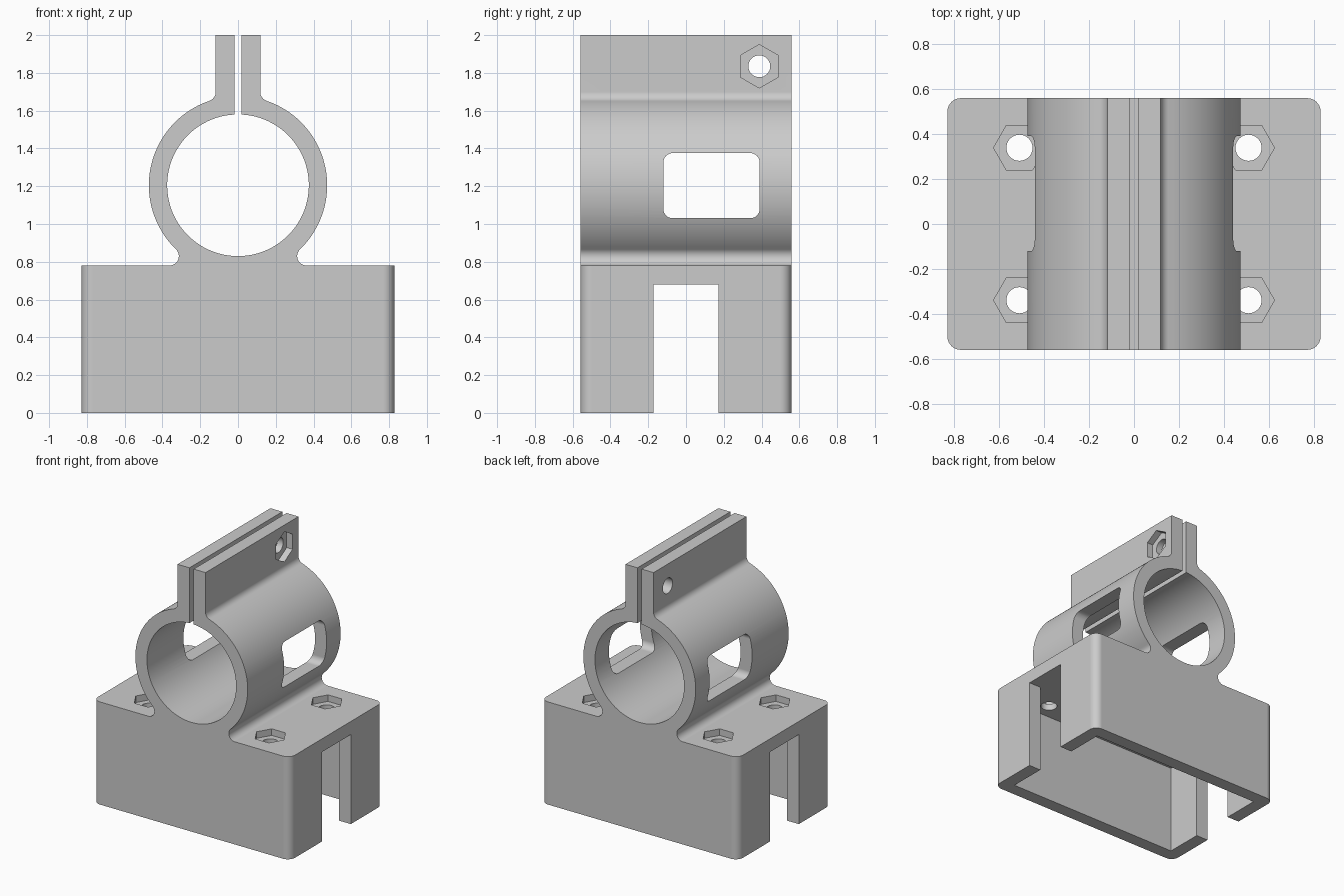
import bpy, bmesh, math
from mathutils import Matrix, Vector

cube = bpy.data.objects.get("Cube")
if cube:
    bpy.data.objects.remove(cube, do_unlink=True)

# Main dimensions
HX, HY, DECK, TOP = 0.828, 0.558, 0.78, 2.0
WALL, FILLET = 0.1, 0.05
RING_Z, R_IN, R_OUT = 1.205, 0.375, 0.472
SLIT, TAB = 0.018, 0.118

grey = bpy.data.materials.new("light grey plastic")
grey.use_nodes = True
COLOUR = (0.6, 0.6, 0.6, 1)
grey.diffuse_color = COLOUR
grey.node_tree.nodes["Principled BSDF"].inputs["Base Color"].default_value = COLOUR


def arc(cx, cz, r, a0, a1, n):
    """Points on an arc from angle a0 to a1, in radians."""
    steps = [a0 + (a1 - a0) * i / n for i in range(n + 1)]
    return [(cx + r * math.cos(a), cz + r * math.sin(a)) for a in steps]


def prism(name, outline, depth, matrix):
    """Extrude a 2D outline by depth, centred on its plane, then place it."""
    bm = bmesh.new()
    face = bm.faces.new([bm.verts.new((u, v, -depth / 2)) for u, v in outline])
    ext = bmesh.ops.extrude_face_region(bm, geom=[face])
    moved = [g for g in ext["geom"] if isinstance(g, bmesh.types.BMVert)]
    bmesh.ops.translate(bm, verts=moved, vec=(0, 0, depth))
    bm.transform(matrix)
    bmesh.ops.recalc_face_normals(bm, faces=bm.faces)
    mesh = bpy.data.meshes.new(name)
    bm.to_mesh(mesh)
    bm.free()
    obj = bpy.data.objects.new(name, mesh)
    bpy.context.collection.objects.link(obj)
    mesh.materials.append(grey)
    return obj


def rect(w, h):
    return [(-w / 2, -h / 2), (w / 2, -h / 2), (w / 2, h / 2), (-w / 2, h / 2)]


def polygon(r, n, turn=0):
    return arc(0, 0, r, turn, turn + math.tau * (n - 1) / n, n - 1)


# Outline axes: u, v and extrusion direction
ALONG_X = Matrix(((0, 0, 1, 0), (1, 0, 0, 0), (0, 1, 0, 0), (0, 0, 0, 1)))
ALONG_Y = Matrix.Rotation(math.pi / 2, 4, 'X')
ALONG_Z = Matrix.Identity(4)


def at(x, y, z, frame):
    return Matrix.Translation(Vector((x, y, z))) @ frame


# Half outline: base, neck fillet, ring, tab fillet, clamp tab, slit and bore
neck_x = math.sqrt((R_OUT + FILLET) ** 2 - (RING_Z - DECK - FILLET) ** 2)
neck_z = DECK + FILLET
neck_a = math.atan2(neck_z - RING_Z, neck_x)
tab_x = TAB + FILLET
tab_z = RING_Z + math.sqrt((R_OUT + FILLET) ** 2 - tab_x ** 2)
tab_a = math.atan2(tab_z - RING_Z, tab_x)
half = [(HX, 0), (HX, DECK)]
half += arc(neck_x, neck_z, FILLET, -math.pi / 2, neck_a - math.pi, 12)
half += arc(0, RING_Z, R_OUT, neck_a, tab_a, 48)[1:]
half += arc(tab_x, tab_z, FILLET, tab_a + math.pi, math.pi, 8)[1:]
half += [(TAB, TOP), (SLIT, TOP)]
half += arc(0, RING_Z, R_IN, math.acos(SLIT / R_IN), -math.pi / 2, 48)
outline = half + [(-x, z) for x, z in reversed(half[:-1])]
bracket = prism("clamp_bracket", outline, 2 * HY, ALONG_Y)

# Rounded upright corners of the base
bm = bmesh.new()
bm.from_mesh(bracket.data)
corners = [e for e in bm.edges
           if all(abs(v.co.x) > HX - 0.01 for v in e.verts)
           and abs(e.verts[0].co.z - e.verts[1].co.z) > 0.5]
bmesh.ops.bevel(bm, geom=corners, offset=0.06, segments=8, profile=0.5, affect='EDGES')
bm.to_mesh(bracket.data)
bm.free()

# Hollow underside, and the slot through both ends
ceiling = DECK - WALL
cutters = [
    prism("underside_cutter", rect(2 * (HX - WALL), 2 * (HY - WALL)), 2 * ceiling,
          at(0, 0, 0, ALONG_Z)),
    prism("end_slot_cutter", rect(0.344, 2 * ceiling), 4, at(0, 0, 0, ALONG_X)),
]

# Rounded window through both sides of the ring
w, h, r = 0.51, 0.345, 0.05
window = []
for i, (sx, sz) in enumerate([(1, 1), (-1, 1), (-1, -1), (1, -1)]):
    window += arc(sx * (w / 2 - r), sz * (h / 2 - r), r,
                  i * math.pi / 2, (i + 1) * math.pi / 2, 8)
cutters.append(prism("window_cutter", window, 2, at(0, 0.135, 1.203, ALONG_X)))

# Bolt holes with hexagonal nut pockets
BOLT, NUT, POCKET = 0.058, 0.115, 0.05
for x in (-0.508, 0.508):
    for y in (-0.338, 0.338):
        cutters.append(prism("deck_bolt_cutter", polygon(BOLT, 32), 0.4,
                             at(x, y, DECK, ALONG_Z)))
        cutters.append(prism("deck_nut_cutter", polygon(NUT, 6), 2 * POCKET,
                             at(x, y, DECK, ALONG_Z)))
for y in (-0.12, 0.388):
    cutters.append(prism("tab_bolt_cutter", polygon(BOLT, 32), 0.6,
                         at(0, y, 1.835, ALONG_X)))
    cutters.append(prism("tab_nut_cutter", polygon(NUT, 6, math.pi / 6), 2 * POCKET,
                         at(TAB, y, 1.835, ALONG_X)))

# Carve the cutters out, then discard them
for c in cutters:
    c.hide_render = True
    mod = bracket.modifiers.new(c.name, 'BOOLEAN')
    mod.operation, mod.solver, mod.object = 'DIFFERENCE', 'EXACT', c
bpy.context.view_layer.update()
carved = bpy.data.meshes.new_from_object(
    bracket.evaluated_get(bpy.context.evaluated_depsgraph_get()))
bracket.modifiers.clear()
bracket.data = carved
carved.materials.clear()
carved.materials.append(grey)
for c in cutters:
    bpy.data.objects.remove(c, do_unlink=True)

# Smooth curves, crisp edges
bpy.ops.object.select_all(action='DESELECT')
bracket.select_set(True)
bpy.context.view_layer.objects.active = bracket
bpy.ops.object.shade_smooth_by_angle(angle=math.radians(30))
normals = bracket.modifiers.new("even_normals", 'WEIGHTED_NORMAL')
normals.keep_sharp = True
